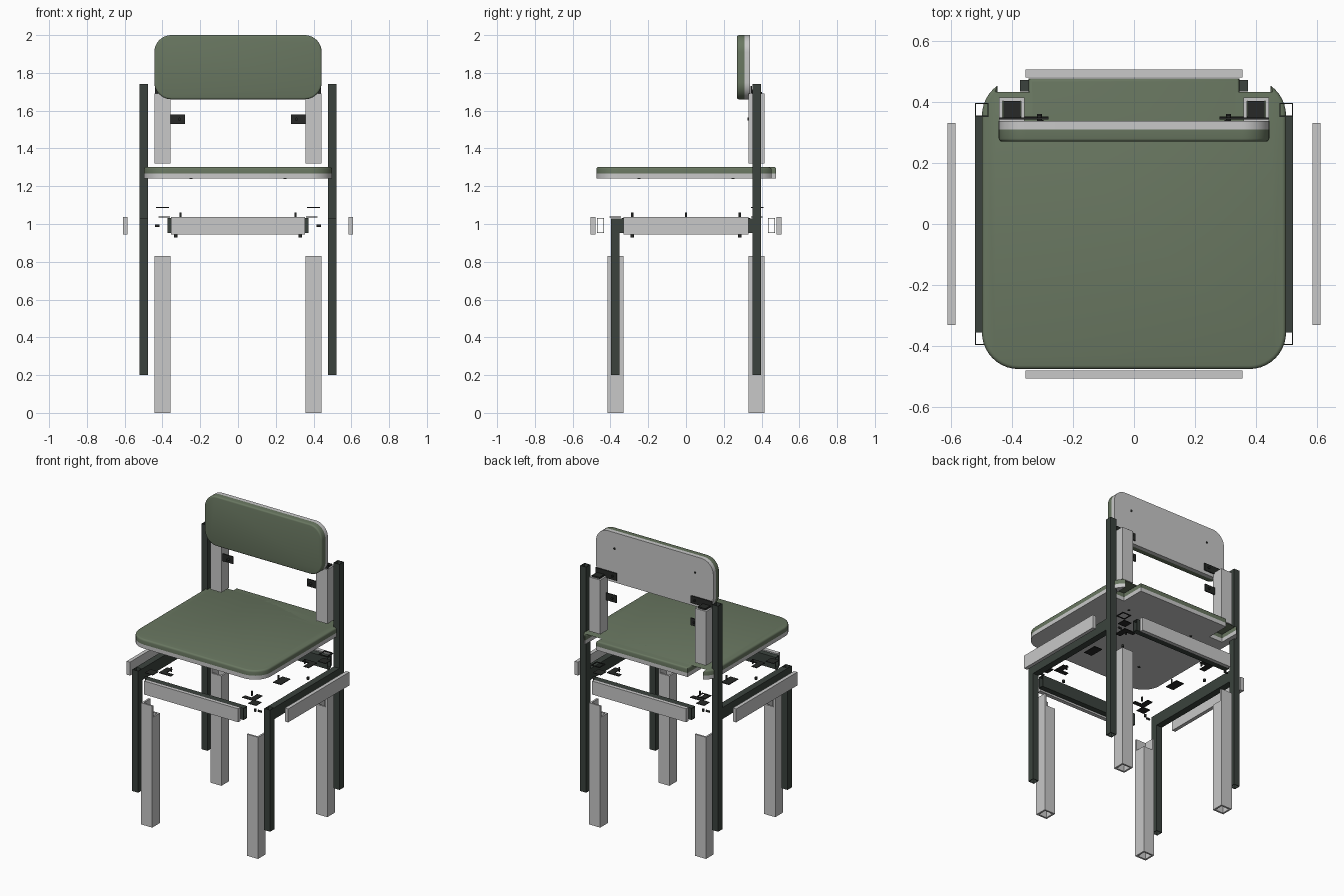
import bpy, bmesh
from math import sin, cos, radians, acos, degrees
from mathutils import Vector

cube = bpy.data.objects.get("Cube")
if cube:
    bpy.data.objects.remove(cube, do_unlink=True)


def material(name, rgb):
    m = bpy.data.materials.new(name)
    m.use_nodes = True
    m.diffuse_color = (*rgb, 1)
    bsdf = m.node_tree.nodes["Principled BSDF"]
    bsdf.inputs["Base Color"].default_value = (*rgb, 1)
    bsdf.inputs["Roughness"].default_value = 0.7
    return m


GREEN = material("sage_green", (0.14, 0.183, 0.118))
GREY = material("light_grey", (0.58, 0.58, 0.58))
STEEL = material("dark_green_steel", (0.043, 0.055, 0.047))
BLACK = material("black_hardware", (0.02, 0.022, 0.02))


def finish(name, bm, mat, smooth=False):
    bmesh.ops.recalc_face_normals(bm, faces=bm.faces)
    me = bpy.data.meshes.new(name)
    bm.to_mesh(me)
    bm.free()
    me.materials.append(mat)
    ob = bpy.data.objects.new(name, me)
    bpy.context.scene.collection.objects.link(ob)
    if smooth:
        bpy.context.view_layer.objects.active = ob
        ob.select_set(True)
        bpy.ops.object.shade_smooth_by_angle(angle=radians(35))
        ob.select_set(False)
    return ob


def add_box(bm, lo, hi):
    lo, hi = Vector(lo), Vector(hi)
    verts = bmesh.ops.create_cube(bm, size=1)["verts"]
    for v in verts:
        v.co = Vector(((lo[i] + hi[i]) / 2 + v.co[i] * (hi[i] - lo[i])) for i in range(3))


def boxes(name, mat, *pairs):
    bm = bmesh.new()
    for lo, hi in pairs:
        add_box(bm, lo, hi)
    return finish(name, bm, mat)


def tube(name, mat, lo, hi, axis, wall):
    """Open rectangular tube between two corners, running along an axis."""
    a, b = [i for i in range(3) if i != axis]
    bm = bmesh.new()
    rings = []
    for end in (lo[axis], hi[axis]):
        for w in (0, wall):
            ring = []
            for s, t in ((0, 0), (1, 0), (1, 1), (0, 1)):
                co = [0, 0, 0]
                co[axis] = end
                co[a] = hi[a] - w if s else lo[a] + w
                co[b] = hi[b] - w if t else lo[b] + w
                ring.append(bm.verts.new(co))
            rings.append(ring)
    for p, q in ((0, 1), (1, 3), (3, 2), (2, 0)):
        for i in range(4):
            j = (i + 1) % 4
            bm.faces.new((rings[p][i], rings[p][j], rings[q][j], rings[q][i]))
    return finish(name, bm, mat)


def arc(cx, cy, r, start, end, n=10):
    return [(cx + r * cos(radians(start + (end - start) * i / n)),
             cy + r * sin(radians(start + (end - start) * i / n))) for i in range(n + 1)]


def slab(name, mat, outline, place, depth, soft=0):
    """Extrude an outline; place maps (u, v, w) to space; soften the far rim."""
    bm = bmesh.new()
    base = bm.faces.new([bm.verts.new(place(u, v, 0)) for u, v in outline])
    ext = bmesh.ops.extrude_face_region(bm, geom=[base])["geom"]
    shift = Vector(place(0, 0, depth)) - Vector(place(0, 0, 0))
    for v in ext:
        if isinstance(v, bmesh.types.BMVert):
            v.co += shift
    if base not in bm.faces[:] or len(bm.faces) < len(outline) + 2:
        bm.faces.new([v for v in base.verts])
    if soft:
        cap = [f for f in ext if isinstance(f, bmesh.types.BMFace)][0]
        bmesh.ops.bevel(bm, geom=list(cap.edges), offset=soft, segments=3,
                        profile=0.5, affect='EDGES')
    return finish(name, bm, mat, True)


def rod(name, centre, r, length, axis):
    bm = bmesh.new()
    bmesh.ops.create_cone(bm, cap_ends=True, segments=12, radius1=r, radius2=r, depth=length)
    for v in bm.verts:
        x, y, z = v.co
        v.co = Vector(((z, x, y), (x, z, y), (x, y, z))[axis]) + Vector(centre)
    return finish(name, bm, BLACK, True)


def mirrored(sx, x0, x1):
    return (min(sx * x0, sx * x1), max(sx * x0, sx * x1))


# Seat: cushion over a board, both cut out around the rear posts
R, CX, CY = 0.12, 0.378, 0.355
half = arc(CX, -CY, R, -90, 0)
half += arc(CX, CY, R, 0, degrees(acos((0.447 - CX) / R)), 6)
half += [(0.447, 0.315), (0.345, 0.315), (0.345, 0.477)]
seat = half + [(-x, y) for x, y in reversed(half)]
slab("seat_board", GREY, seat, lambda u, v, w: (u, v, 1.24 + w), 0.027)
slab("seat_cushion", GREEN, seat, lambda u, v, w: (u, v, 1.267 + w), 0.035, 0.012)

# Backrest: cushion in front of a board
W, LOW, HIGH, C = 0.443, 1.66, 2.0, 0.09
side = arc(W - C, LOW + C, C, -90, 0) + arc(W - C, HIGH - C, C, 0, 90)
back = side + [(-x, z) for x, z in reversed(side)]
slab("backrest_board", GREY, back, lambda u, v, w: (u, 0.338 - w, v), 0.028)
slab("backrest_cushion", GREEN, back, lambda u, v, w: (u, 0.31 - w, v), 0.04, 0.01)

# Steel rails and grey aprons at the front and back
for name, s in (("front", -1), ("rear", 1)):
    y0, y1 = mirrored(s, 0.434, 0.472)
    tube(name + "_rail", STEEL, (-0.373, y0, 0.952), (0.373, y1, 1.033), 0, 0.004)
    y0, y1 = mirrored(s, 0.479, 0.506)
    boxes(name + "_apron", GREY, ((-0.355, y0, 0.945), (0.355, y1, 1.037)))

for side_name, sx in (("left", 1), ("right", -1)):
    # Steel side frame: two legs joined by a rail
    x0, x1 = mirrored(sx, 0.476, 0.521)
    tube(side_name + "_front_steel_leg", STEEL, (x0, -0.397, 0.2), (x1, -0.351, 1.03), 2, 0.004)
    tube(side_name + "_rear_steel_post", STEEL, (x0, 0.351, 0.2), (x1, 0.397, 1.74), 2, 0.004)
    tube(side_name + "_rail", STEEL, (x0, -0.351, 0.952), (x1, 0.351, 1.03), 1, 0.004)
    x0, x1 = mirrored(sx, 0.585, 0.61)
    boxes(side_name + "_apron", GREY, ((x0, -0.33, 0.945), (x1, 0.33, 1.037)))

    # Hollow grey leg sleeves, open at the inner top corner
    x0, x1 = mirrored(sx, 0.358, 0.442)
    for end, sy in (("front", -1), ("rear", 1)):
        name = side_name + "_" + end
        y0, y1 = mirrored(sy, 0.332, 0.415)
        tube(name + "_leg_sleeve", GREY, (x0, y0, 0), (x1, y1, 0.75), 2, 0.012)
        ox = mirrored(sx, 0.43, 0.442)
        oy = mirrored(sy, 0.403, 0.415)
        boxes(name + "_sleeve_top", GREY,
              ((ox[0], y0, 0.75), (ox[1], y1, 0.83)),
              ((x0, oy[0], 0.75), (x1, oy[1], 0.83)))

        # Corner plates, brackets and screws
        px = mirrored(sx, 0.36, 0.42)
        py = mirrored(sy, 0.345, 0.405)
        boxes(name + "_corner_plate", BLACK, ((px[0], py[0], 1.035), (px[1], py[1], 1.039)))
        ax, ay = mirrored(sx, 0.27, 0.36), mirrored(sy, 0.31, 0.34)
        bx, by = mirrored(sx, 0.32, 0.36), mirrored(sy, 0.25, 0.31)
        boxes(name + "_angle_bracket", BLACK,
              ((ax[0], ay[0], 1.026), (ax[1], ay[1], 1.031)),
              ((bx[0], by[0], 1.026), (bx[1], by[1], 1.031)))
        rod(name + "_seat_screw", (sx * 0.305, sy * 0.285, 1.045), 0.006, 0.03, 2)
        rod(name + "_lower_screw", (sx * 0.33, sy * 0.285, 0.937), 0.009, 0.016, 2)
        rod(name + "_side_bolt", (sx * 0.428, sy * 0.375, 0.99), 0.007, 0.025, 0)
        rod(name + "_seat_hole", (sx * 0.25, sy * 0.25, 1.239), 0.008, 0.004, 2)

    # Middle side bracket and its screw
    mx = mirrored(sx, 0.3, 0.36)
    boxes(side_name + "_middle_bracket", BLACK, ((mx[0], -0.05, 1.026), (mx[1], 0.05, 1.031)))
    rod(side_name + "_middle_screw", (sx * 0.305, 0, 1.045), 0.006, 0.03, 2)

    # Upper post sleeve, gasket ring and top plug
    tube(side_name + "_post_sleeve", GREY, (x0, 0.332, 1.32), (x1, 0.415, 1.69), 2, 0.012)
    gx = mirrored(sx, 0.366, 0.434)
    tube(side_name + "_post_gasket", BLACK, (gx[0], 0.345, 1.085), (gx[1], 0.41, 1.089), 2, 0.008)
    kx = mirrored(sx, 0.372, 0.428)
    boxes(side_name + "_post_plug", BLACK, ((kx[0], 0.346, 1.66), (kx[1], 0.402, 1.7)))

    # Backrest mounting plates and screws
    ux, lx = mirrored(sx, 0.28, 0.44), mirrored(sx, 0.28, 0.4)
    boxes(side_name + "_upper_back_plate", BLACK, ((ux[0], 0.342, 1.68), (ux[1], 0.349, 1.73)))
    boxes(side_name + "_lower_back_plate", BLACK, ((lx[0], 0.345, 1.53), (lx[1], 0.352, 1.58)))
    rod(side_name + "_plate_screw", (sx * 0.31, 0.342, 1.555), 0.008, 0.035, 1)
    rod(side_name + "_upper_plate_screw", (sx * 0.31, 0.35, 1.705), 0.008, 0.015, 1)
    rod(side_name + "_backrest_hole", (sx * 0.305, 0.338, 1.89), 0.008, 0.004, 1)
